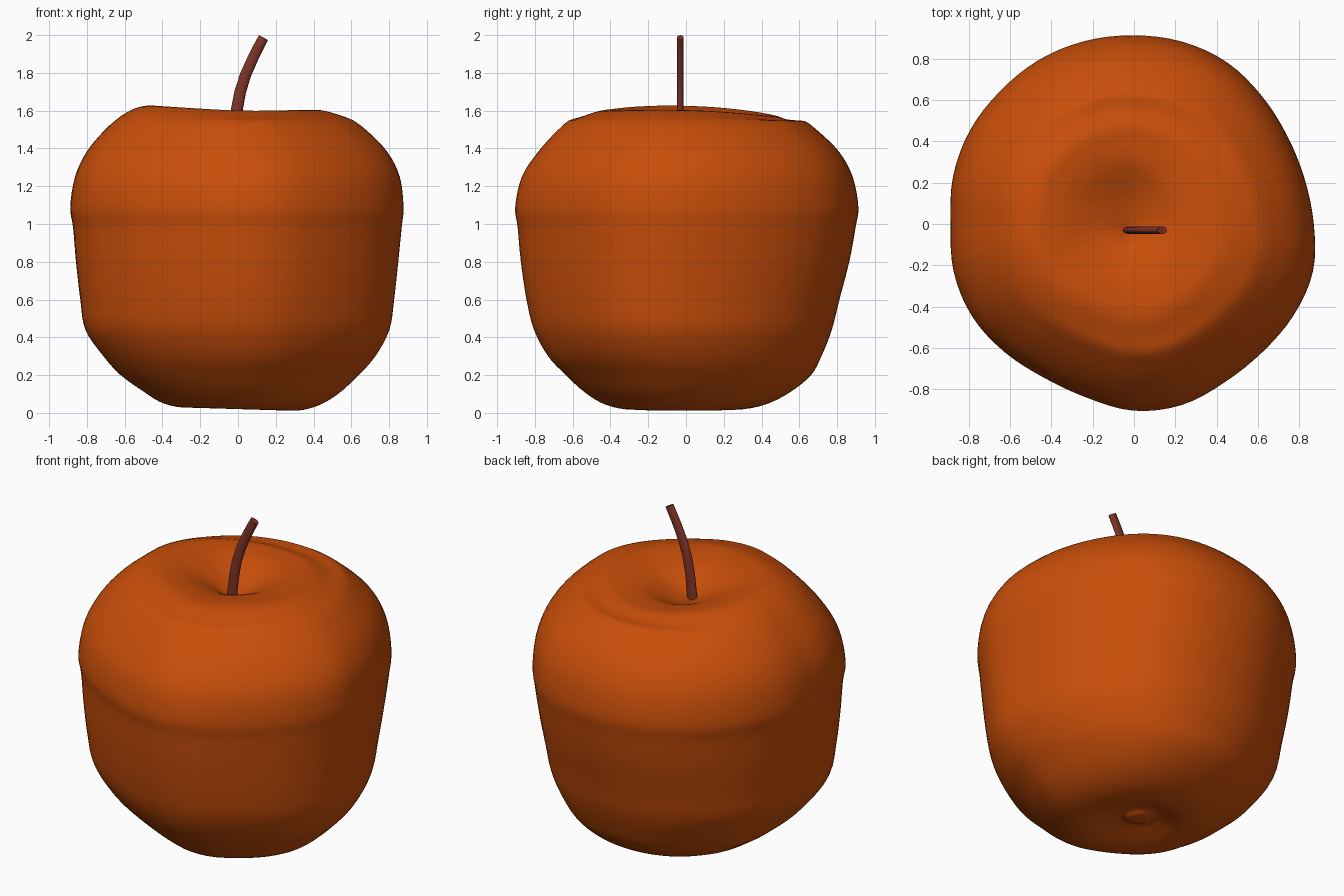
import bpy, bmesh, math
from mathutils import Vector

if "Cube" in bpy.data.objects:
    bpy.data.objects.remove(bpy.data.objects["Cube"])


def material(name, rgb):
    m = bpy.data.materials.new(name)
    m.diffuse_color = (*rgb, 1)
    m.use_nodes = True
    m.node_tree.nodes["Principled BSDF"].inputs["Base Color"].default_value = m.diffuse_color
    return m


def spline(a, b, c, d, t):
    return 0.5 * (2 * b + (c - a) * t + (2 * a - 5 * b + 4 * c - d) * t * t
                  + (3 * b - a - 3 * c + d) * t ** 3)


def smoothstep(lo, hi, v):
    t = max(0, min(1, (v - lo) / (hi - lo)))
    return t * t * (3 - 2 * t)


def loft(name, rings, mat, angle):
    """Skin closed rings of equal length and close both ends."""
    bm = bmesh.new()
    rows = [[bm.verts.new(p) for p in r] for r in rings]
    n = len(rows[0])
    for a, b in zip(rows, rows[1:]):
        for i in range(n):
            j = (i + 1) % n
            bm.faces.new((a[i], a[j], b[j], b[i]))
    bm.faces.new(rows[0][::-1])
    bm.faces.new(rows[-1])
    bmesh.ops.recalc_face_normals(bm, faces=bm.faces)
    me = bpy.data.meshes.new(name)
    bm.to_mesh(me)
    bm.free()
    me.materials.append(mat)
    ob = bpy.data.objects.new(name, me)
    bpy.context.collection.objects.link(ob)
    bpy.ops.object.select_all(action='DESELECT')
    ob.select_set(True)
    bpy.context.view_layer.objects.active = ob
    bpy.ops.object.shade_smooth_by_angle(angle=math.radians(angle))
    return ob


skin = material("orange_red_skin", (0.585, 0.076, 0.003))
bark = material("brown_stem", (0.21, 0.034, 0.02))

# Lumpy outline seen from above: radius every 15 degrees
outline = [.872, .856, .858, .878, .905, .915, .915, .918, .918, .912, .912, .903,
           .885, .900, .900, .880, .862, .872, .905, .908, .885, .88, .892, .898]
# Body sections, bottom pit to top pit: z, left, right, front, back
sections = [
    (.045, -.03, -.01, .0, .02), (.045, -.07, .03, -.04, .06),
    (.065, -.12, .08, -.09, .11), (.045, -.19, .18, -.18, .19),
    (.02, -.29, .29, -.30, .28), (.045, -.41, .41, -.43, .42),
    (.11, -.51, .53, -.54, .55), (.20, -.62, .64, -.64, .66),
    (.30, -.71, .73, -.735, .715), (.44, -.805, .805, -.81, .77),
    (.60, -.832, .83, -.85, .81), (.80, -.855, .852, -.88, .862),
    (.98, -.87, .87, -.897, .895), (1.09, -.885, .88, -.91, .91),
    (1.25, -.86, .86, -.875, .88), (1.38, -.80, .795, -.79, .81),
    (1.49, -.71, .69, -.69, .70), (1.565, -.62, .585, -.60, .60),
    (1.612, -.49, .45, -.47, .49), (1.60, -.38, .33, -.34, .40),
    (1.57, -.28, .22, -.22, .32), (1.525, -.18, .12, -.12, .22),
    (1.48, -.09, .04, -.07, .11), (1.45, -.03, -.01, -.04, -.01)]

STEPS, N = 4, 96
rows = []
last = len(sections) - 1
for k in range(last):
    quad = [sections[max(0, min(last, k + d))] for d in (-1, 0, 1, 2)]
    for s in range(STEPS):
        rows.append([spline(*c, s / STEPS) for c in zip(*quad)])
rows.append(sections[-1])

rings = []
for z, x0, x1, y0, y1 in rows:
    ring = []
    for i in range(N):
        u = i * 24 / N
        k = int(u)
        r = spline(*[outline[(k + d) % 24] for d in (-1, 0, 1, 2)], u - k)
        a = 2 * math.pi * i / N
        x = (x0 + x1) / 2 + (x1 - x0) / 2 * r * math.cos(a) / .8825
        y = (y0 + y1) / 2 + (y1 - y0) / 2 * r * math.sin(a) / .9125
        top = smoothstep(1.54, 1.61, z)
        low = 1 - smoothstep(.05, .22, z)
        dz = top * (-.026 * x - .027 * y - .13 * y * y) - low * .03 * x
        ring.append((x, y, max(0, z + dz)))
    rings.append(ring)
loft("apple_body", rings, skin, 80)

# Curved stem with a flattened oval section
path = [Vector(p) for p in ((-.025, 1.42), (-.018, 1.50), (-.007, 1.60), (.012, 1.70),
                            (.04, 1.79), (.08, 1.88), (.11, 1.94), (.135, 1.987))]
stem = []
for i, p in enumerate(path):
    t = (path[min(i + 1, len(path) - 1)] - path[max(i - 1, 0)]).normalized()
    w = .033 - .006 * i / (len(path) - 1)
    stem.append([(p.x + t.y * w * math.cos(a), -.03 + .018 * math.sin(a),
                  p.y - t.x * w * math.cos(a))
                 for a in (2 * math.pi * j / 16 for j in range(16))])
loft("stem", stem, bark, 40)
